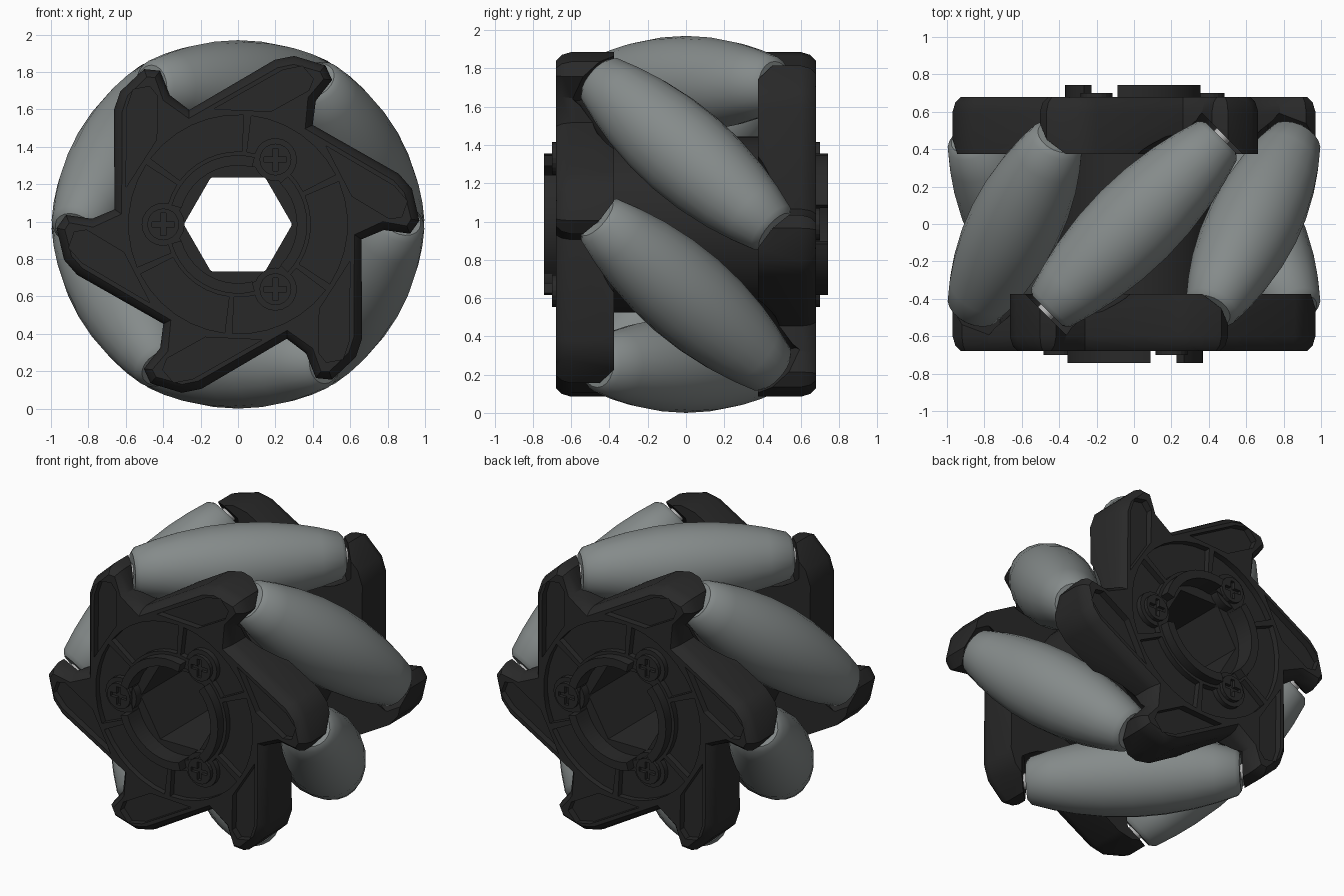
import bpy, bmesh, math
from mathutils import Matrix, Vector

if "Cube" in bpy.data.objects:
    bpy.data.objects.remove(bpy.data.objects["Cube"])

CZ = 0.985          # height of the wheel axis
C = 0.735           # roller axis distance from the wheel axis
HALF = 0.655        # roller half length
S60 = [math.radians(60 * k) for k in range(6)]


def material(name, rgb):
    m = bpy.data.materials.new(name)
    m.diffuse_color = (*rgb, 1)
    m.use_nodes = True
    m.node_tree.nodes["Principled BSDF"].inputs["Base Color"].default_value = m.diffuse_color
    return m


DARK = material("dark plastic", (0.022, 0.022, 0.022))
GREY = material("grey rubber", (0.235, 0.258, 0.256))
STEEL = material("steel", (0.45, 0.45, 0.45))


def finish(name, bm, mat, smooth=None):
    bmesh.ops.recalc_face_normals(bm, faces=bm.faces)
    me = bpy.data.meshes.new(name)
    bm.to_mesh(me)
    bm.free()
    me.materials.append(mat)
    ob = bpy.data.objects.new(name, me)
    ob.location.z = CZ
    bpy.context.collection.objects.link(ob)
    if smooth:
        activate(ob)
        bpy.ops.object.shade_smooth_by_angle(angle=math.radians(smooth))
    return ob


def activate(ob):
    bpy.ops.object.select_all(action='DESELECT')
    ob.select_set(True)
    bpy.context.view_layer.objects.active = ob


def turn(p, a):
    c, s = math.cos(a), math.sin(a)
    return (p[0] * c - p[1] * s, p[0] * s + p[1] * c)


def prism(bm, pts, y0, y1):
    """Extrude an x-z outline from y0 (front) to y1; returns the front face."""
    a = [bm.verts.new((x, y0, z)) for x, z in pts]
    b = [bm.verts.new((x, y1, z)) for x, z in pts]
    front = bm.faces.new(a)
    bm.faces.new(b[::-1])
    n = len(pts)
    for i in range(n):
        bm.faces.new((a[i], b[i], b[(i + 1) % n], a[(i + 1) % n]))
    return front


def circle(r, n, cx=0, cz=0):
    return [(cx + r * math.cos(2 * math.pi * i / n), cz + r * math.sin(2 * math.pi * i / n)) for i in range(n)]


def sector(r0, r1, a0, a1, n):
    """Ring segment outline, angles in degrees."""
    ang = [math.radians(a0 + (a1 - a0) * i / n) for i in range(n + 1)]
    return ([(r1 * math.cos(a), r1 * math.sin(a)) for a in ang] +
            [(r0 * math.cos(a), r0 * math.sin(a)) for a in reversed(ang)])


def lathe(bm, profile, n, mat):
    """Spin (s, r) pairs about local z, closed with end caps."""
    rings = [[bm.verts.new(mat @ Vector((x, z, s))) for x, z in circle(r, n)] for s, r in profile]
    for p, q in zip(rings, rings[1:]):
        for i in range(n):
            j = (i + 1) % n
            bm.faces.new((p[i], p[j], q[j], q[i]))
    bm.faces.new(rings[0][::-1])
    bm.faces.new(rings[-1])


def roller_matrix(k):
    a = math.radians(30) + S60[k]
    u = Vector((math.cos(a), 0, math.sin(a)))
    t = Vector((-math.sin(a), 0, math.cos(a)))
    d = (t - Vector((0, 1, 0))).normalized()
    m = Matrix((u, d.cross(u), d)).transposed().to_4x4()
    return Matrix.Translation(u * C) @ m


def roller_radius(s):
    """Barrel shape that makes the rollers touch one rolling circle."""
    t = s / math.sqrt(2)
    p = math.hypot(C, t)
    k = math.sqrt((C / p) ** 2 + 0.5 * (t / p) ** 2)
    return (0.985 + 0.012 * (s / HALF) ** 2 - p) / k


def cut(ob, bm):
    cutter = finish("cutter", bm, DARK)
    cutter.hide_render = True
    bpy.context.view_layer.update()
    mod = ob.modifiers.new("cut", 'BOOLEAN')
    mod.operation, mod.solver, mod.object = 'DIFFERENCE', 'EXACT', cutter
    activate(ob)
    bpy.ops.object.modifier_apply(modifier=mod.name)
    bpy.data.objects.remove(cutter)


# Rollers and their axles
steps = [-0.63, -0.5, -0.36, -0.18, 0, 0.18, 0.36, 0.5, 0.63]
prof = [(s, roller_radius(s)) for s in steps]
end = prof[0][1]
prof = [(-HALF, end - 0.03)] + prof + [(HALF, end - 0.03)]
for k in range(6):
    bm = bmesh.new()
    lathe(bm, prof, 20, roller_matrix(k))
    finish(f"roller_{k + 1}", bm, GREY, 40)
    bm = bmesh.new()
    lathe(bm, [(-0.74, 0.05), (0.74, 0.05)], 12, roller_matrix(k))
    finish(f"axle_{k + 1}", bm, STEEL, 40)

# Side plate: six hooked arms with a rounded front rim
arm = [(0.86, 0.27), (0.93, 0.19), (0.97, 0.02), (0.92, -0.05), (0.78, -0.03), (0.66, -0.08)]
outline = [turn(p, -a) for a in S60 for p in arm]
bm = bmesh.new()
face = prism(bm, outline, -0.60, -0.375)
bmesh.ops.recalc_face_normals(bm, faces=bm.faces)
bmesh.ops.inset_region(bm, faces=[face], thickness=0.015, depth=0.05)
bmesh.ops.inset_region(bm, faces=[face], thickness=0.03, depth=0.03)
plate = finish("front_plate", bm, DARK)

# Room for the roller ends
bm = bmesh.new()
wide = [(s, roller_radius(s) + 0.025) for s in steps]
wide = [(-0.675, wide[0][1])] + wide + [(0.675, wide[0][1])]
for k in range(6):
    lathe(bm, wide, 20, roller_matrix(k))
cut(plate, bm)

# Sunken arm pockets, hub panels between ribs, and the centre recess
pocket = [(0.835, 0.205), (0.905, 0.125), (0.875, 0.04), (0.81, 0.03), (0.61, 0.15), (0.47, 0.42)]
bm = bmesh.new()
for k, a in enumerate(S60):
    prism(bm, [turn(p, a) for p in pocket], -0.75, -0.635)
    prism(bm, sector(0.39, 0.585, 27 + 60 * k, 83 + 60 * k, 6), -0.75, -0.64)
prism(bm, circle(0.32, 36), -0.75, -0.62)
cut(plate, bm)

# Hexagonal bore
bm = bmesh.new()
prism(bm, circle(0.29, 6), -1, 1)
cut(plate, bm)
activate(plate)
bpy.ops.object.shade_smooth_by_angle(angle=math.radians(30))

# Raised hub collar in three arcs
bm = bmesh.new()
for a in (60, 180, 300):
    prism(bm, sector(0.315, 0.37, a + 16, a + 104, 10), -0.743, -0.60)
collar = finish("front_collar", bm, DARK, 30)

# Screws with cross slots in round seats
bm = bmesh.new()
slots = bmesh.new()
seats = bmesh.new()
for deg in (60, 180, 300):
    x, z = turn((0.40, 0), math.radians(deg))
    prism(seats, circle(0.115, 20, x, z), -0.675, -0.60)
    prism(bm, circle(0.085, 20, x, z), -0.70, -0.61)
    w, l = 0.014, 0.06
    plus = [(l, -w), (l, w), (w, w), (w, l), (-w, l), (-w, w),
            (-l, w), (-l, -w), (-w, -w), (-w, -l), (w, -l), (w, -w)]
    prism(slots, [(x + p, z + q) for p, q in plus], -0.75, -0.678)
seat = finish("front_screw_seats", seats, DARK, 30)
screws = finish("front_screws", bm, DARK)
cut(screws, slots)

# The back half is the front half turned round the vertical axis
for ob in (plate, collar, seat, screws):
    back = ob.copy()
    back.data = ob.data.copy()
    back.name = ob.name.replace("front", "back")
    back.rotation_euler.z = math.pi
    bpy.context.collection.objects.link(back)

# Core between the plates, with the same bore
bm = bmesh.new()
prism(bm, circle(0.46, 36), -0.40, 0.40)
core = finish("core", bm, DARK)
bm = bmesh.new()
prism(bm, circle(0.29, 6), -1, 1)
cut(core, bm)
activate(core)
bpy.ops.object.shade_smooth_by_angle(angle=math.radians(30))
